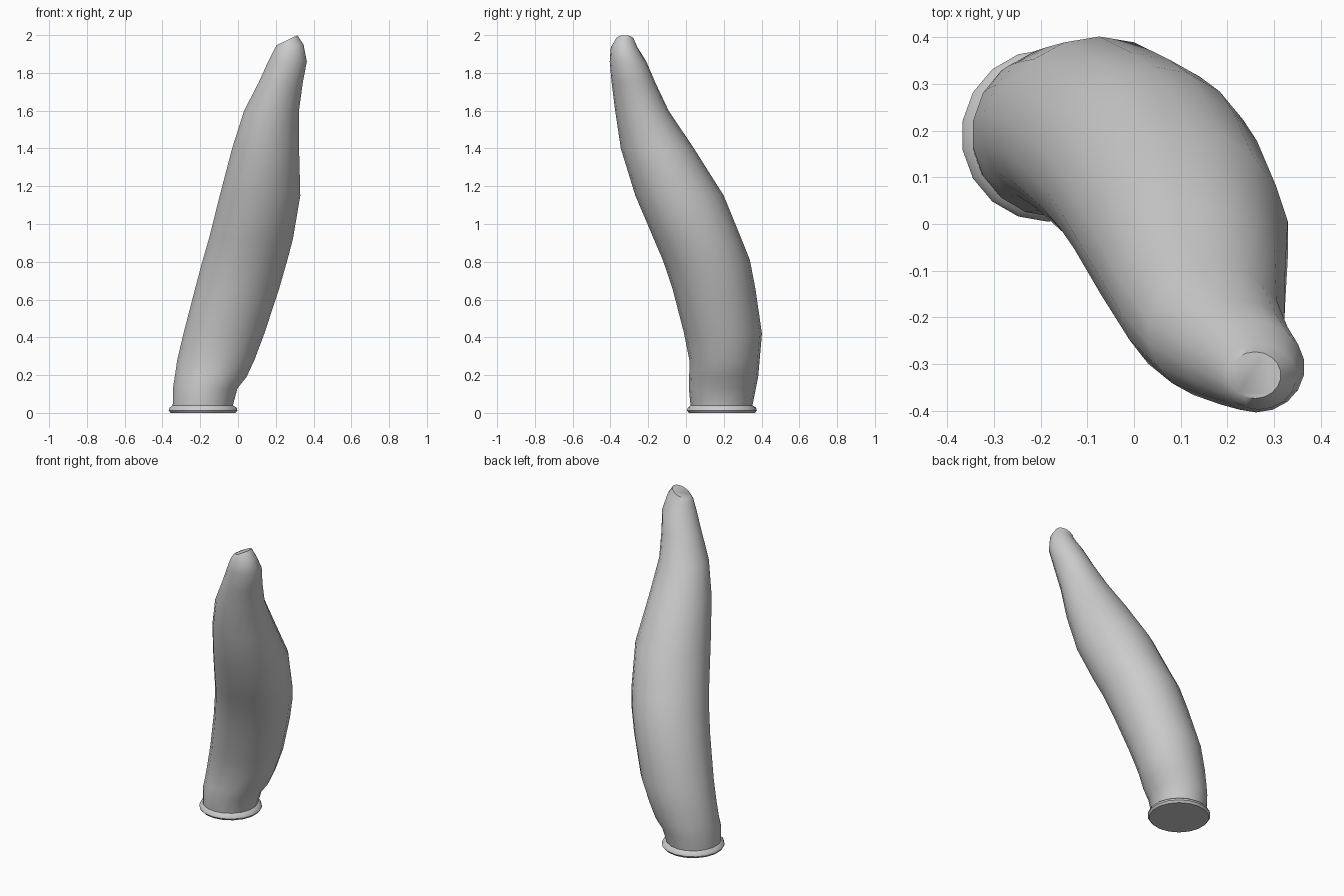
import bpy, bmesh, math

SIDES = 18
# Cross-sections: height, left x, right x, front y, back y, tilt of the ring along x
SECTIONS = [
    (0.00, -0.360, -0.010, 0.015, 0.365, 0),
    (0.013, -0.370, 0.000, 0.005, 0.375, 0),
    (0.028, -0.365, -0.005, 0.010, 0.370, 0),
    (0.04, -0.348, -0.025, 0.024, 0.352, 0),
    (0.13, -0.347, 0.000, 0.015, 0.370, 0),
    (0.19, -0.338, 0.048, 0.017, 0.382, 0),
    (0.28, -0.325, 0.090, 0.018, 0.390, 0),
    (0.42, -0.292, 0.143, -0.010, 0.402, 0),
    (0.66, -0.230, 0.222, -0.072, 0.367, 0),
    (0.81, -0.190, 0.265, -0.123, 0.338, 0),
    (0.92, -0.158, 0.294, -0.170, 0.294, 0),
    (1.15, -0.100, 0.333, -0.268, 0.200, 0),
    (1.40, -0.034, 0.326, -0.345, 0.042, 0),
    (1.60, 0.030, 0.325, -0.375, -0.092, 0),
    (1.75, 0.108, 0.345, -0.394, -0.163, 0),
    (1.86, 0.158, 0.366, -0.404, -0.210, 0),
    (1.935, 0.188, 0.348, -0.398, -0.257, 0.2),
    (1.973, 0.204, 0.315, -0.374, -0.274, 0.48),
]

bm = bmesh.new()
rings = []
for z, x0, x1, y0, y1, tilt in SECTIONS:
    ring = []
    for i in range(SIDES):
        a = math.radians(10) + math.tau * i / SIDES
        dx = math.cos(a) * (x1 - x0) / 2
        dy = math.sin(a) * (y1 - y0) / 2
        ring.append(bm.verts.new(((x0 + x1) / 2 + dx, (y0 + y1) / 2 + dy, z + tilt * dx)))
    rings.append(ring)

# Skin between neighbouring rings
for lo, hi in zip(rings, rings[1:]):
    for i in range(SIDES):
        j = (i + 1) % SIDES
        bm.faces.new((lo[i], lo[j], hi[j], hi[i]))

# Flat base and slanted tip
bm.faces.new(rings[0][::-1])
bm.faces.new(rings[-1])
bmesh.ops.recalc_face_normals(bm, faces=bm.faces)

mesh = bpy.data.meshes.new("curved_horn")
bm.to_mesh(mesh)
bm.free()
horn = bpy.data.objects.new("curved_horn", mesh)
bpy.context.collection.objects.link(horn)
bpy.context.view_layer.objects.active = horn
horn.select_set(True)
bpy.ops.object.shade_smooth_by_angle(angle=math.radians(50))
